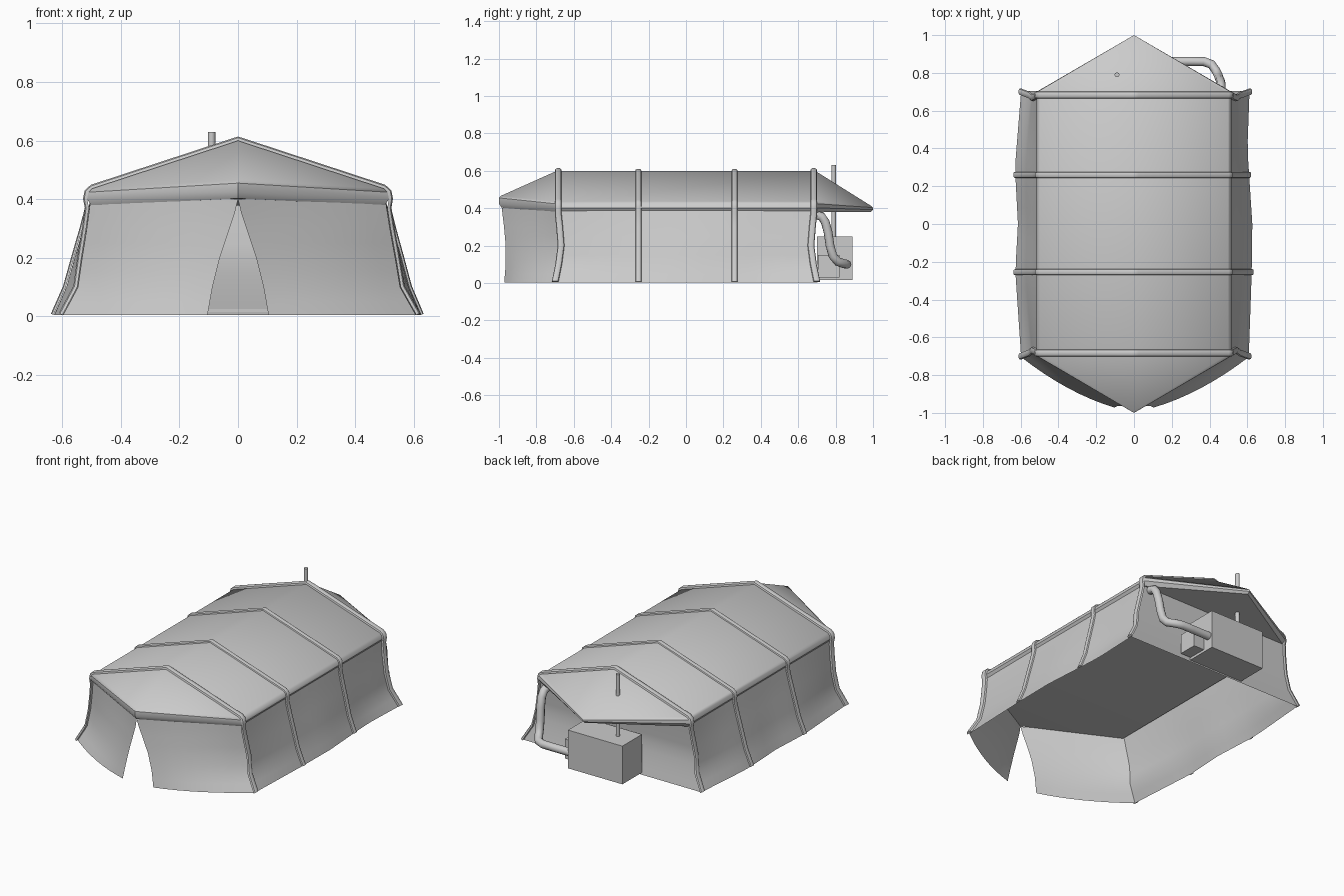
import bpy, bmesh, math
from mathutils import Vector

if "Cube" in bpy.data.objects:
    bpy.data.objects.remove(bpy.data.objects["Cube"])


def lerp_table(table, v):
    for (a, fa), (b, fb) in zip(table, table[1:]):
        if v <= b:
            return fa + (fb - fa) * max(0, (v - a) / (b - a))
    return table[-1][1]


def finish(name, bm, smooth=None):
    bmesh.ops.recalc_face_normals(bm, faces=bm.faces)
    me = bpy.data.meshes.new(name)
    bm.to_mesh(me)
    bm.free()
    ob = bpy.data.objects.new(name, me)
    bpy.context.collection.objects.link(ob)
    if smooth:
        bpy.ops.object.select_all(action='DESELECT')
        ob.select_set(True)
        bpy.context.view_layer.objects.active = ob
        bpy.ops.object.shade_smooth_by_angle(angle=math.radians(smooth))
    return ob


def box(name, lo, hi):
    bm = bmesh.new()
    bmesh.ops.create_cube(bm, size=1)
    for v in bm.verts:
        v.co = Vector([(lo[i] + hi[i]) / 2 + v.co[i] * (hi[i] - lo[i]) for i in range(3)])
    return finish(name, bm)


def tube(name, pts, radius, res=2):
    cu = bpy.data.curves.new(name, 'CURVE')
    cu.dimensions = '3D'
    cu.bevel_depth = radius
    cu.bevel_resolution = res
    cu.use_fill_caps = True
    sp = cu.splines.new('POLY')
    sp.points.add(len(pts) - 1)
    for p, co in zip(sp.points, pts):
        p.co = (*co, 1)
    ob = bpy.data.objects.new(name, cu)
    bpy.context.collection.objects.link(ob)
    return ob


def band(name, pts, width, height):
    """Rounded strip lying on the outer side of a path across the tent."""
    pts = [Vector(p) for p in pts]
    profile = [(-.5, 0), (-.42, .7), (-.2, 1), (.2, 1), (.42, .7), (.5, 0)]
    bm = bmesh.new()
    rows = []
    for i, p in enumerate(pts):
        t = pts[min(i + 1, len(pts) - 1)] - pts[max(i - 1, 0)]
        out = Vector((-t.z, 0, t.x)).normalized()
        rows.append([bm.verts.new(p + Vector((0, u * width, 0)) + out * h * height)
                     for u, h in profile])
    for a, b in zip(rows, rows[1:]):
        for i in range(len(profile)):
            j = (i + 1) % len(profile)
            bm.faces.new((a[i], a[j], b[j], b[i]))
    bm.faces.new(rows[0])
    bm.faces.new(rows[-1])
    return finish(name, bm, 40)


# Canvas shape: sagging wall section, uneven hem, door opening
SECTION = [(0, .610), (.1, .574), (.2, .550), (.3, .525), (.4, .503)]
END_SAG = [(0, 0), (.1, .022), (.2, .015), (.3, .007), (.4, 0)]
DOOR = [(0, .105), (.1, .087), (.2, .062), (.3, .029), (.385, 0), (.4, 0)]
DOOR_Y = [(0, -.972), (.1, -.964), (.2, -.964), (.3, -.973), (.4, -.985)]
END_Y = [(0, .705), (.1, .685), (.2, .672), (.3, .680), (.4, .69)]
HEM = {1: [(-.7, 0), (-.25, .015), (0, .018), (.4, -.008), (.7, .004)],
       -1: [(-.7, -.010), (-.25, .02), (0, .006), (.3, .022), (.7, -.010)]}
ROWS = [.004] + [.4 * i / 8 for i in range(1, 9)]


def wall_x(side, y, z):
    sag = lerp_table(END_SAG, z) * (y / .7) ** 2
    return side * (lerp_table(SECTION, z) - sag + lerp_table(HEM[side], y) * (1 - z / .4))


def side_point(side, t, z):
    y = (2 * t - 1) * lerp_table(END_Y, z)
    return Vector((wall_x(side, y, z), y, z))


def front_point(side, t, z):
    corner = side_point(side, 0, z)
    edge = Vector((side * lerp_table(DOOR, z), lerp_table(DOOR_Y, z), z))
    p = corner.lerp(edge, t)
    p.y -= .03 * 4 * t * (1 - t) * (1 - z / .4)
    return p


# Walls: one sheet running from one door edge round to the other
def wall_column(z):
    right = [front_point(1, 1 - i / 8, z) for i in range(8)]
    right += [side_point(1, i / 16, z) for i in range(17)]
    left = [front_point(-1, 1 - i / 8, z) for i in range(8)]
    left += [side_point(-1, i / 16, z) for i in range(17)]
    return right + left[::-1]


bm = bmesh.new()
grid = [[bm.verts.new(p) for p in wall_column(z)] for z in ROWS]
for a, b in zip(grid, grid[1:]):
    for i in range(len(a) - 1):
        bm.faces.new((a[i], a[i + 1], b[i + 1], b[i]))
bmesh.ops.remove_doubles(bm, verts=bm.verts, dist=.0005)
finish("tent_walls", bm, 35)

# Roof: ridge, hipped ends, rounded eave band and flat ceiling
bm = bmesh.new()
rings = []
# each ring: half width, corner y, tip y, corner z, front tip z, back tip z
for w, cy, ty, zc, tf, tb in [(.498, .69, .990, .436, .466, .412),
                              (.511, .70, 1.0, .424, .455, .403),
                              (.516, .70, 1.0, .402, .425, .392),
                              (.500, .69, .987, .378, .403, .380)]:
    rings.append([bm.verts.new(p) for p in [
        (w, -cy, zc), (w, cy, zc), (0, ty, tb), (-w, cy, zc), (-w, -cy, zc), (0, -ty, tf)]])
rf, rb = bm.verts.new((0, -.69, .60)), bm.verts.new((0, .69, .60))
e = rings[0]
for f in [(e[0], e[1], rb, rf), (e[3], e[4], rf, rb), (e[1], e[2], rb),
          (e[2], e[3], rb), (e[4], e[5], rf), (e[5], e[0], rf)]:
    bm.faces.new(f)
for a, b in zip(rings, rings[1:]):
    for i in range(6):
        j = (i + 1) % 6
        bm.faces.new((a[i], a[j], b[j], b[i]))
c = rings[-1]
bm.faces.new((c[0], c[1], c[3], c[4]))
bm.faces.new((c[1], c[2], c[3]))
bm.faces.new((c[4], c[5], c[0]))
finish("tent_roof", bm, 40)

# Frame ribs over roof and walls
for n, (y, w, h) in enumerate([(-.683, .036, .014), (-.255, .032, .010),
                               (.26, .032, .010), (.683, .036, .014)]):
    end = abs(y) > .5

    def leg(side):
        out = []
        for z in [.005, .1, .2, .3, .37]:
            yy = math.copysign(lerp_table(END_Y, z) - .004, y) if end else y
            out.append((wall_x(side, yy, z) + side * .002, yy, z))
        return out + [(side * .515, y, .402), (side * .511, y, .424), (side * .498, y, .436)]
    band(f"frame_rib_{n + 1}",
         leg(-1) + [(-.02, y, .593), (0, y, .60), (.02, y, .593)] + leg(1)[::-1], w, h)

# Heater unit behind the tent with side housing and flue
box("heater_unit", (-.19, .70, .015), (.18, .89, .25))
box("heater_side_housing", (.18, .705, .03), (.25, .82, .15))
bm = bmesh.new()
bmesh.ops.create_cone(bm, cap_ends=True, segments=16, radius1=.0125, radius2=.0125, depth=.39)
bmesh.ops.translate(bm, verts=bm.verts, vec=(-.09, .79, .435))
finish("flue_pipe", bm, 40)

# Hot air duct from heater up into the wall
tube("air_duct", [(.17, .86, .10), (.30, .86, .10), (.37, .86, .10), (.41, .845, .103),
                  (.435, .81, .115), (.447, .785, .145), (.452, .77, .20), (.457, .76, .27),
                  (.46, .745, .325), (.46, .725, .355), (.46, .69, .365)], .024, 3)
